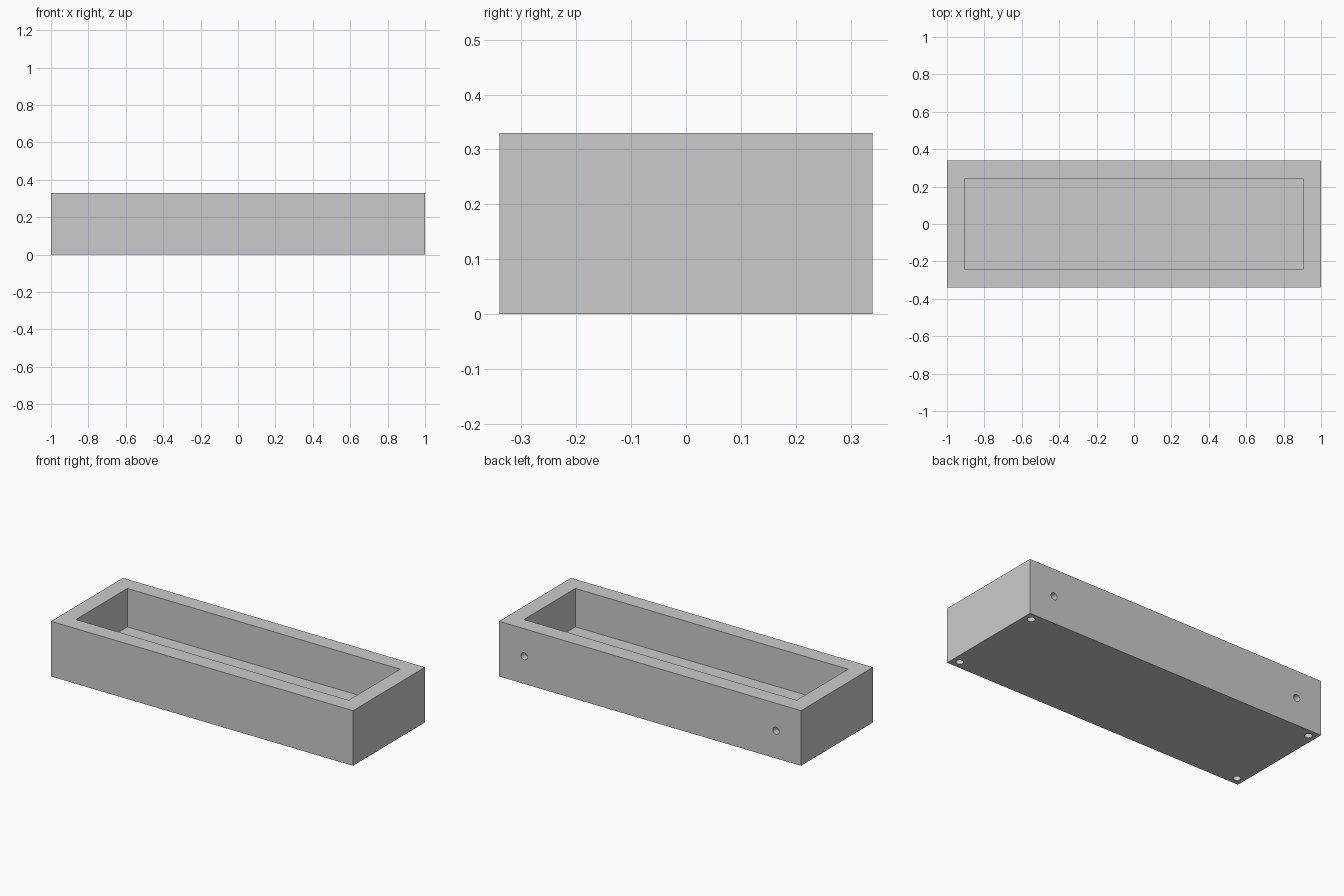
import bpy
from math import pi

if "Cube" in bpy.data.objects:
    bpy.data.objects.remove(bpy.data.objects["Cube"])

L, W, H = 2.0, 0.68, 0.33
WALL, FLOOR = 0.097, 0.10
R, DEPTH = 0.021, 0.04


def box(name, size, centre):
    bpy.ops.mesh.primitive_cube_add(size=1, location=centre)
    ob = bpy.context.object
    ob.name = name
    ob.scale = size
    bpy.ops.object.transform_apply(location=True, rotation=False, scale=True)
    return ob


def drill(name, centre, rot=(0, 0, 0)):
    # blind hole cutter, half of its length sits outside the body
    bpy.ops.mesh.primitive_cylinder_add(vertices=32, radius=R, depth=2 * DEPTH,
                                        location=centre, rotation=rot)
    bpy.context.object.name = name
    return bpy.context.object


# Solid tray block
tray = box("tray", (L, W, H), (0, 0, H / 2))

# Cavity, open at the top
cutters = [box("cavity_cutter", (L - 2 * WALL, W - 2 * WALL, H),
               (0, 0, FLOOR + H / 2))]

for sx in (-1, 1):
    # Blind holes in the back wall
    cutters.append(drill("back_hole_cutter", (sx * 0.834, W / 2, H / 2), (pi / 2, 0, 0)))
    # Blind holes under each corner
    for sy in (-1, 1):
        cutters.append(drill("bottom_hole_cutter",
                             (sx * (L / 2 - 0.047), sy * (W / 2 - 0.047), 0)))

# Cut everything, then drop the cutters
bpy.context.view_layer.objects.active = tray
for c in cutters:
    c.hide_render = True
    mod = tray.modifiers.new("cut", 'BOOLEAN')
    mod.operation = 'DIFFERENCE'
    mod.solver = 'EXACT'
    mod.object = c
    bpy.ops.object.modifier_apply(modifier=mod.name)
for c in cutters:
    bpy.data.objects.remove(c, do_unlink=True)

# Smooth hole walls, keep box edges sharp
bpy.ops.object.select_all(action='DESELECT')
tray.select_set(True)
bpy.context.view_layer.objects.active = tray
bpy.ops.object.shade_smooth_by_angle(angle=pi / 6)
